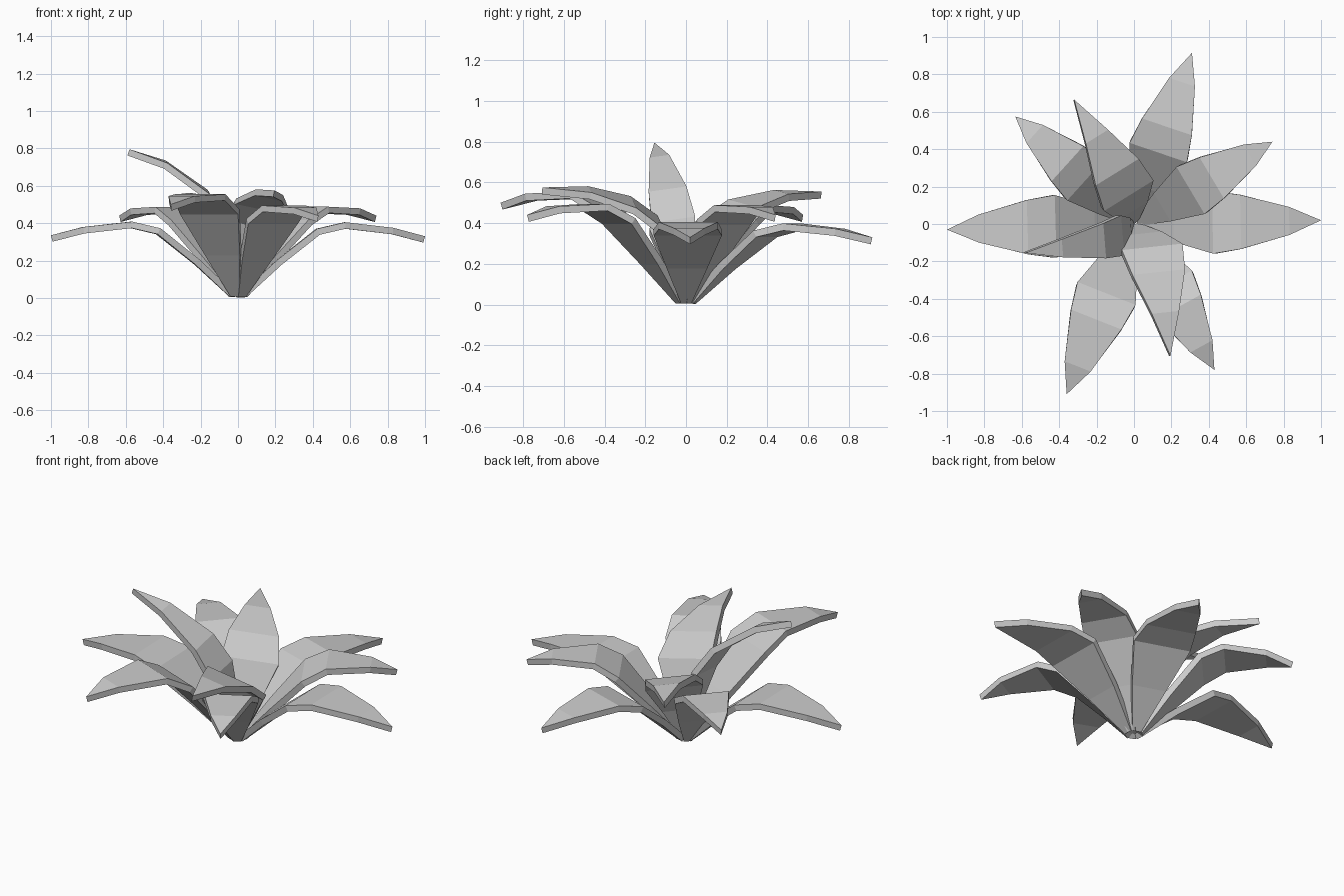
import bpy, math
from mathutils import Vector, Matrix

cube = bpy.data.objects.get("Cube")
if cube:
    bpy.data.objects.remove(cube)

grey = bpy.data.materials.new("leaf_grey")
grey.use_nodes = True
colour = (0.6, 0.6, 0.6, 1)
grey.diffuse_color = colour
grey.node_tree.nodes["Principled BSDF"].inputs["Base Color"].default_value = colour

# Centre line of each leaf type as (distance out, height), from root to tip
LOW = [(.02, .03), (.21, .205), (.42, .37), (.57, .405), (.83, .375), (1, .33)]
MIDDLE = [(.02, .03), (.2, .25), (.4, .475), (.55, .555), (.82, .545), (.98, .5)]
INNER = [(0, .03), (.06, .23), (.14, .41), (.28, .51), (.5, .57), (.735, .575)]
UPRIGHT = [(0, .03), (.02, .22), (.07, .42), (.17, .57), (.4, .73), (.6, .795)]
# Half width at each step; the last step is the pointed tip
HALF_WIDTHS = [.025, .1, .167, .145, .075]


def add_leaf(name, line, tip, width=1.0, roll=0):
    """Flat tapering blade, turned, pitched and scaled so its point meets tip.
    Roll, in degrees, leans it sideways about the line from root to tip."""
    x, y, z = tip
    reach = Vector((math.hypot(x, y), z))
    end = Vector(line[-1])
    scale = reach.length / end.length
    rise = math.atan2(reach.y, reach.x)
    place = (Matrix.Rotation(math.atan2(y, x), 4, 'Z')
             @ Matrix.Rotation(-rise, 4, 'Y')
             @ Matrix.Rotation(math.radians(roll), 4, 'X')
             @ Matrix.Rotation(math.atan2(end.y, end.x), 4, 'Y')
             @ Matrix.Scale(scale, 4))

    verts = []
    for (r, h), w in zip(line, HALF_WIDTHS):
        verts += [place @ Vector((r, s * w * width, h)) for s in (-1, 1)]
    verts.append(place @ Vector((end.x, 0, end.y)))
    faces = [(i, i + 2, i + 3, i + 1) for i in range(0, len(verts) - 3, 2)]
    n = len(verts)
    faces.append((n - 3, n - 1, n - 2))

    mesh = bpy.data.meshes.new(name)
    mesh.from_pydata(verts, [], faces)
    mesh.materials.append(grey)
    leaf = bpy.data.objects.new(name, mesh)
    bpy.context.collection.objects.link(leaf)
    # Thickness grows below the upper face
    thick = leaf.modifiers.new("thickness", 'SOLIDIFY')
    thick.thickness = .035
    thick.offset = -1


# Spreading outer leaves
add_leaf("outer_leaf_left", LOW, (1, .02, .33))
add_leaf("outer_leaf_back", LOW, (.31, .915, .33))
add_leaf("outer_leaf_right", LOW, (-1, -.03, .335))

# Raised middle leaves
add_leaf("middle_leaf_back_left", MIDDLE, (.74, .44, .44))
add_leaf("middle_leaf_back_right", MIDDLE, (-.635, .575, .44))
add_leaf("middle_leaf_front_right", MIDDLE, (-.36, -.91, .5))
add_leaf("middle_leaf_front_left", MIDDLE, (.43, -.78, .44))

# Steep inner leaves, leaning a little sideways
add_leaf("inner_leaf_back", INNER, (-.32, .665, .555), .95, 10)
add_leaf("inner_leaf_front", INNER, (.195, -.705, .575), 1, -15)
add_leaf("upright_leaf", UPRIGHT, (-.58, -.155, .795), .65, -13)
